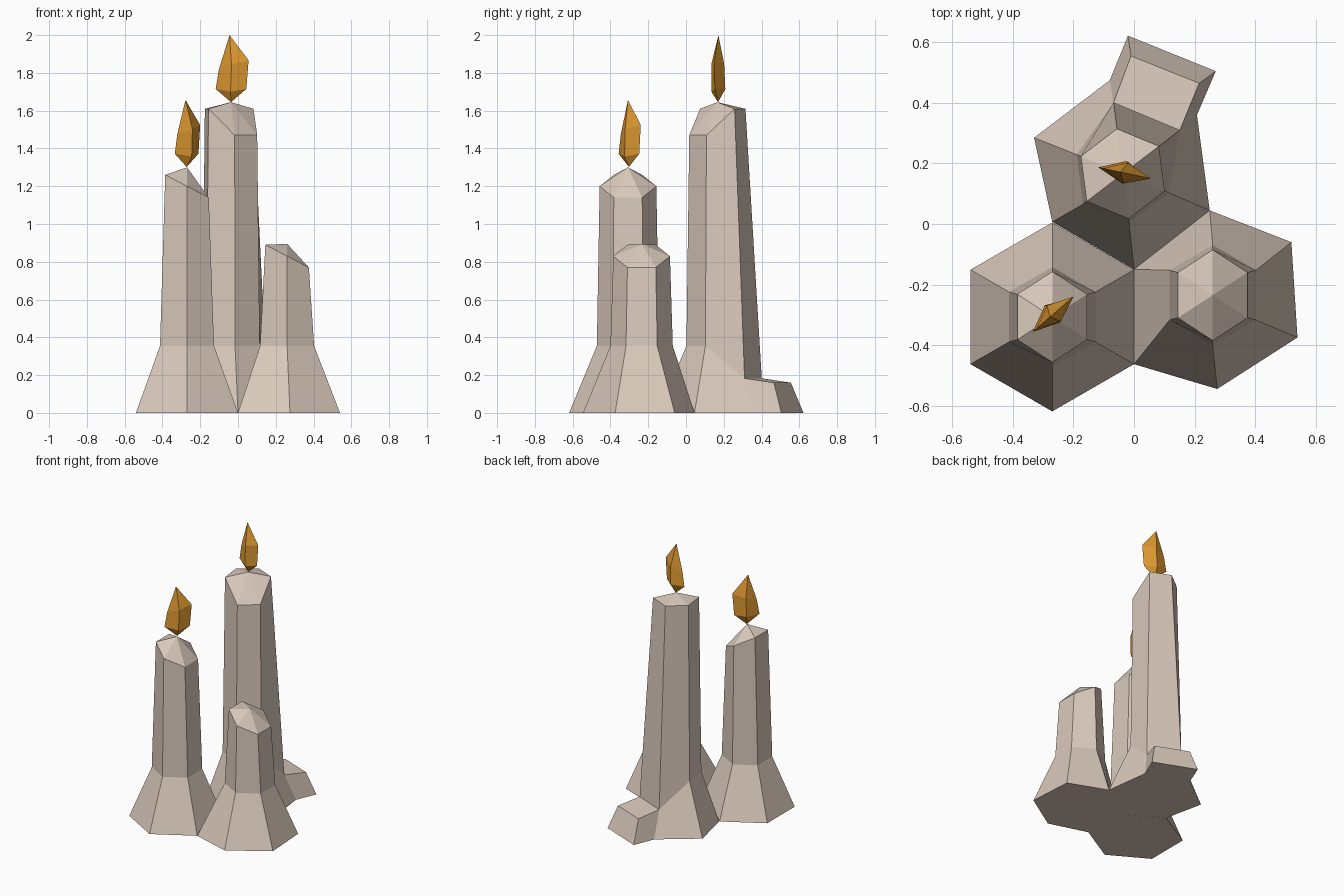
import bpy, bmesh, math
from mathutils import Vector

if "Cube" in bpy.data.objects:
    bpy.data.objects.remove(bpy.data.objects["Cube"])


def material(name, color):
    m = bpy.data.materials.new(name)
    m.diffuse_color = (*color, 1)
    m.use_nodes = True
    m.node_tree.nodes["Principled BSDF"].inputs["Base Color"].default_value = m.diffuse_color
    return m


WAX = material("beige wax", (0.70, 0.585, 0.50))
FLAME = material("orange flame", (0.72, 0.31, 0.03))


def ring(center, radius, z, phase, tilt=0.0):
    """Hexagon of points, optionally tilted down towards +x."""
    t = math.radians(tilt)
    pts = []
    for i in range(6):
        a = math.radians(phase + 60 * i)
        dx, dy = radius * math.cos(a), radius * math.sin(a)
        pts.append(Vector((center[0] + dx * math.cos(t), center[1] + dy,
                           z - dx * math.sin(t))))
    return pts


def loft(name, rings, mat, bottom=None, top=None, extrude=None):
    """Skin rings of points; ends close to a point or a flat cap.
    extrude = (side index, four outer points) pulls one lowest side face out."""
    bm = bmesh.new()
    rows = [[bm.verts.new(p) for p in r] for r in rings]
    n = len(rows[0])
    for k, (lo, hi) in enumerate(zip(rows, rows[1:])):
        for i in range(n):
            j = (i + 1) % n
            quad = [lo[i], lo[j], hi[j], hi[i]]
            if extrude and k == 0 and i == extrude[0]:
                out = [bm.verts.new(p) for p in extrude[1]]
                for a in range(4):
                    b = (a + 1) % 4
                    bm.faces.new([quad[a], quad[b], out[b], out[a]])
                bm.faces.new(out)
            else:
                bm.faces.new(quad)
    for row, tip in ((rows[0], bottom), (rows[-1], top)):
        if tip is None:
            bm.faces.new(row)
        else:
            v = bm.verts.new(tip)
            for i in range(n):
                bm.faces.new([row[i], row[(i + 1) % n], v])
    bmesh.ops.recalc_face_normals(bm, faces=bm.faces)
    me = bpy.data.meshes.new(name)
    bm.to_mesh(me)
    bm.free()
    me.materials.append(mat)
    ob = bpy.data.objects.new(name, me)
    bpy.context.collection.objects.link(ob)
    return ob


# Left candle: regular hexagon with a tilted cap
c = (-0.27, -0.307)
loft("left_candle",
     [ring(c, 0.312, 0, 30), ring(c, 0.165, 0.355, 30),
      ring(c, 0.15, 1.20, 30, 27.5)], WAX, top=(c[0], c[1], 1.30))

# Right candle: short, base corners meet the neighbouring candles
c = (0.26, -0.235)
base = [(0.52, -0.06), (0.25, 0.045), (0, -0.15),
        (0, -0.463), (0.275, -0.545), (0.54, -0.375)]
loft("right_candle",
     [[(x, y, 0) for x, y in base], ring(c, 0.165, 0.355, 30),
      ring(c, 0.15, 0.83, 30, 27.5)], WAX, top=(c[0], c[1], 0.895))

# Back candle: tall, chipped front rim, wax drip pulled out at the back
c = (-0.037, 0.166)
ph = 37.4
base = [(0.208, 0.36), (-0.08, 0.475), (-0.33, 0.285),
        (-0.27, 0.007), (0, -0.15), (0.25, 0.045)]
mid = ring(c, 0.165, 0.355, ph)
mid[:2] = ring(c, 0.237, 0.183, ph)[:2]
rim = ring(c, 0.15, 1.61, ph)
for i in (4, 5):
    rim[i].z = 1.47
drip = [(0.27, 0.505, 0), (-0.02, 0.622, 0),
        (-0.01, 0.555, 0.16), (0.215, 0.465, 0.16)]
loft("back_candle", [[(x, y, 0) for x, y in base], mid, rim], WAX,
     top=(c[0], c[1], 1.645), extrude=(0, drip))


# Flames: flattened four-sided crystals
def flame(name, x, y, z, angle):
    a = math.radians(angle)

    def p(u, v, w):
        return (x + u * math.cos(a) - v * math.sin(a),
                y + u * math.sin(a) + v * math.cos(a), z + w)

    low = [p(-0.083, 0, 0.07), p(0.005, -0.035, 0.055),
           p(0.083, 0, 0.07), p(0.005, 0.04, 0.07)]
    high = [p(-0.065, 0, 0.175), p(0.01, -0.035, 0.2),
            p(0.095, 0, 0.222), p(0.01, 0.035, 0.2)]
    loft(name, [low, high], FLAME, bottom=p(0, 0, 0), top=p(-0.008, 0, 0.355))


flame("left_flame", -0.272, -0.302, 1.302, 41)
flame("back_flame", -0.037, 0.17, 1.645, -12)
